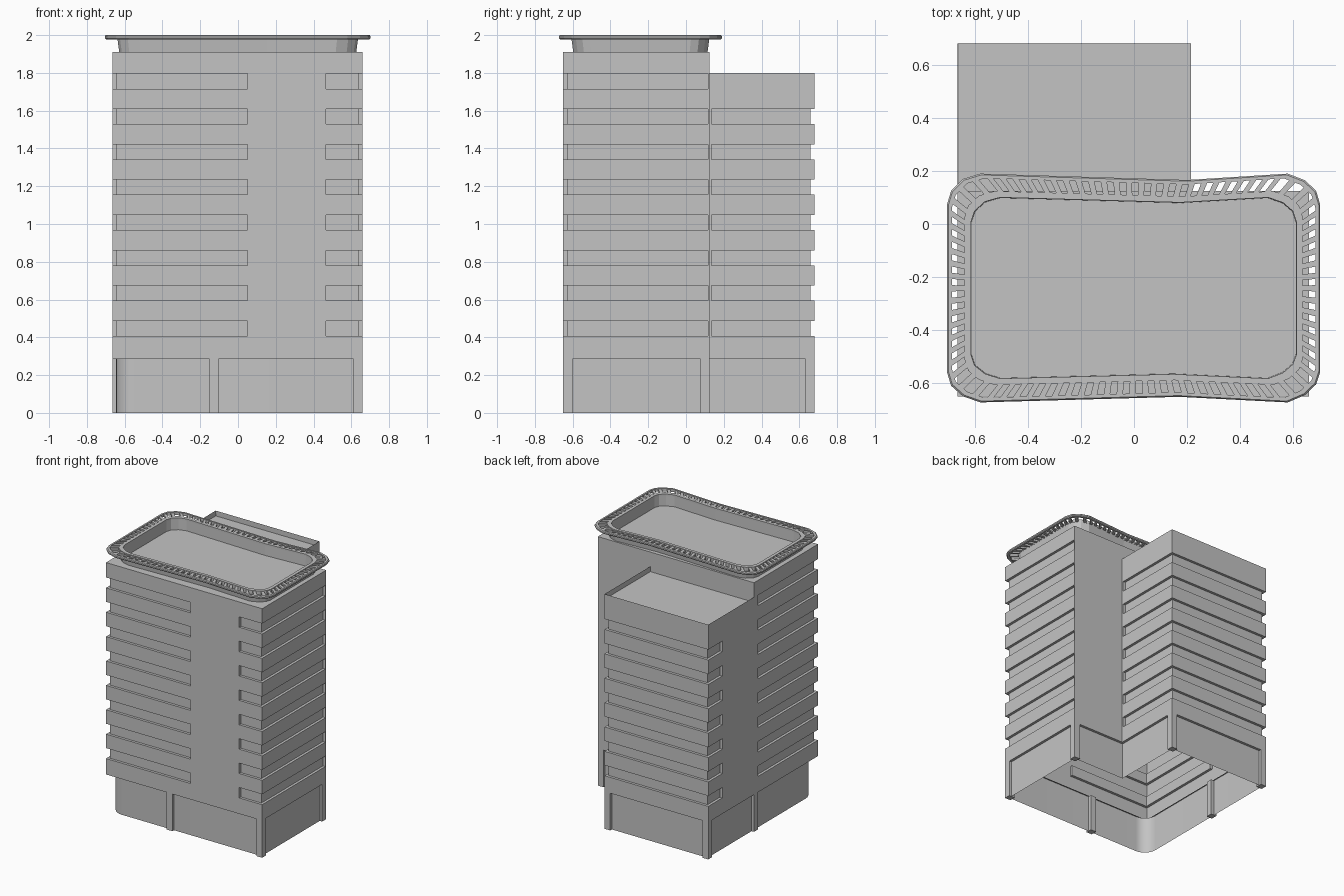
import bpy, bmesh, math
from mathutils import Vector

old = bpy.data.objects.get("Cube")
if old:
    bpy.data.objects.remove(old, do_unlink=True)

GREY = (0.55, 0.55, 0.55, 1)
mat = bpy.data.materials.new("concrete grey")
mat.use_nodes = True
mat.diffuse_color = GREY
mat.node_tree.nodes["Principled BSDF"].inputs["Base Color"].default_value = GREY

# Main dimensions
X0, X1, XR = -0.665, 0.66, 0.215      # left edge, right edge, rear wing edge
Y0, YM, Y1 = -0.65, 0.125, 0.68       # front, step, back
BASE, SPLIT, REAR, TOP = 0.285, 1.66, 1.8, 1.91
DEPTH, OUT = 0.02, 0.03               # recess depth, cutter overshoot
FIRST, PITCH, BAND = 0.407, 0.187, 0.08


def finish(name, bm):
    bmesh.ops.recalc_face_normals(bm, faces=bm.faces[:])
    me = bpy.data.meshes.new(name)
    bm.to_mesh(me)
    bm.free()
    me.materials.append(mat)
    ob = bpy.data.objects.new(name, me)
    bpy.context.scene.collection.objects.link(ob)
    return ob


def prism(bm, pts, z0, z1, caps=True):
    lo = [bm.verts.new((x, y, z0)) for x, y in pts]
    hi = [bm.verts.new((x, y, z1)) for x, y in pts]
    n = len(pts)
    for i in range(n):
        j = (i + 1) % n
        bm.faces.new((lo[i], lo[j], hi[j], hi[i]))
    if caps:
        bm.faces.new(lo[::-1])
        return bm.faces.new(hi)


def rect(x0, y0, x1, y1):
    return [(x0, y0), (x1, y0), (x1, y1), (x0, y1)]


def l_plan(d=0.0):
    return [(X0 + d, Y0 + d), (X1 - d, Y0 + d), (X1 - d, YM - d),
            (XR - d, YM - d), (XR - d, Y1 - d), (X0 + d, Y1 - d)]


def activate(ob):
    bpy.ops.object.select_all(action='DESELECT')
    ob.select_set(True)
    bpy.context.view_layer.objects.active = ob


# Plans of the recessed window bands, each wrapping round a corner
a, d, o = X0 + DEPTH, DEPTH, OUT
front_left = [(X0 - o, Y0 - o), (0.05, Y0 - o), (0.05, Y0 + d),
              (a, Y0 + d), (a, 0.08), (X0 - o, 0.08)]
front_right = [(0.465, Y0 - o), (X1 + o, Y0 - o), (X1 + o, YM - 0.008),
               (X1 - d, YM - 0.008), (X1 - d, Y0 + d), (0.465, Y0 + d)]
rear_wrap = [(XR - d, YM + 0.01), (XR + o, YM + 0.01), (XR + o, Y1 + o),
             (X0 - o, Y1 + o), (X0 - o, 0.51), (a, 0.51),
             (a, Y1 - d), (XR - d, Y1 - d)]


def cut_bands(ob, floors, plans):
    bm = bmesh.new()
    for k in floors:
        z = FIRST + k * PITCH
        for p in plans:
            prism(bm, p, z, z + BAND)
    cutter = finish(ob.name + "_cutter", bm)
    cutter.hide_render = True
    mod = ob.modifiers.new("window_bands", 'BOOLEAN')
    mod.operation, mod.solver, mod.object = 'DIFFERENCE', 'EXACT', cutter
    activate(ob)
    bpy.ops.object.modifier_apply(modifier=mod.name)
    bpy.data.objects.remove(cutter, do_unlink=True)


def open_at(ob, z, rim=0.0):
    """Remove the flat cap at height z, optionally leaving a rim."""
    bm = bmesh.new()
    bm.from_mesh(ob.data)
    caps = [f for f in bm.faces if abs(f.normal.z) > 0.9
            and abs(f.calc_center_median().z - z) < 0.001]
    if rim:
        bmesh.ops.inset_region(bm, faces=caps, thickness=rim, use_even_offset=True)
    bmesh.ops.delete(bm, geom=caps, context='FACES')
    bm.to_mesh(ob.data)
    bm.free()


# Tower floors
bm = bmesh.new()
prism(bm, l_plan(), BASE, SPLIT)
tower = finish("tower_floors", bm)
cut_bands(tower, range(7), [front_left, front_right, rear_wrap])
open_at(tower, SPLIT)
open_at(tower, BASE, 0.03)

# Top floor of the front block
bm = bmesh.new()
prism(bm, rect(X0, Y0, X1, YM), SPLIT, TOP)
upper = finish("top_floor", bm)
cut_bands(upper, [7], [front_left, front_right])
open_at(upper, SPLIT)

# Rear wing roof with a thin parapet
bm = bmesh.new()
roof = prism(bm, rect(X0, YM - 0.005, XR, Y1), SPLIT, REAR)
bmesh.ops.inset_region(bm, faces=[roof], thickness=0.008, use_even_offset=True)
bmesh.ops.inset_region(bm, faces=[roof], thickness=0.0005, depth=-0.04)
open_at(finish("rear_roof", bm), SPLIT)

# Ground floor wall, open below, with one rounded corner
plan = l_plan(DEPTH)
cx, cy = plan[0]
R = 0.1
arc = [(cx + R - R * math.cos(t), cy + R - R * math.sin(t))
       for t in (i * math.pi / 16 for i in range(9))]
bm = bmesh.new()
prism(bm, arc + plan[1:], 0, BASE, caps=False)
wall = finish("ground_floor_wall", bm)
activate(wall)
bpy.ops.object.shade_smooth_by_angle(angle=math.radians(30))

# Ground floor columns
W = 0.048
bm = bmesh.new()
for x, y in [(X1 - W, Y0), (-0.15, Y0), (X1 - W, YM - W),
             (XR - W, Y1 - W), (X0, Y1 - W), (X0, YM - W)]:
    prism(bm, rect(x, y, x + W, y + W), 0, BASE)
finish("columns", bm)

# Waisted crown outline, shrunk inward by d
CROWN = [(-0.705, 0.075), (-0.69, 0.125), (-0.645, 0.17), (-0.58, 0.19),
         (0.2, 0.166), (0.58, 0.19), (0.645, 0.165), (0.687, 0.125),
         (0.702, 0.075), (0.702, -0.56), (0.687, -0.605), (0.645, -0.645),
         (0.58, -0.673), (0.17, -0.652), (-0.58, -0.673), (-0.645, -0.65),
         (-0.69, -0.61), (-0.705, -0.56)]
CY, HX, HY = -0.241, 0.703, 0.432


def shrink(p, d):
    return Vector((p[0] * (1 - d / HX), CY + (p[1] - CY) * (1 - d / HY)))


def band_ring(name, section):
    """Sweep a closed (inset, height) section round the crown outline."""
    bm = bmesh.new()
    loops = [[bm.verts.new((*shrink(p, d), z)) for d, z in section] for p in CROWN]
    m = len(section)
    for i, cur in enumerate(loops):
        nxt = loops[(i + 1) % len(loops)]
        for j in range(m):
            k = (j + 1) % m
            bm.faces.new((cur[j], cur[k], nxt[k], nxt[j]))
    return finish(name, bm)


band_ring("crown_drum", [(0.076, TOP), (0.066, 1.985), (0.09, 1.985), (0.092, TOP)])
band_ring("crown_outer_rail", [(0.0, 1.984), (0.0, 1.994), (0.005, 2.0),
                               (0.018, 2.0), (0.018, 1.978), (0.005, 1.978)])
band_ring("crown_inner_rail", [(0.066, 1.978), (0.066, 2.0), (0.09, 2.0), (0.09, 1.978)])

# Slats between the rails, evenly spaced along each stretch
bm = bmesh.new()
for i, p in enumerate(CROWN):
    p, q = Vector(p), Vector(CROWN[(i + 1) % len(CROWN)])
    length = (q - p).length
    n = max(1, round(length / 0.05))
    half = min(0.0125 / length, 0.25 / n)
    for k in range(n):
        t = (k + 0.5) / n
        s, e = p.lerp(q, t - half), p.lerp(q, t + half)
        prism(bm, [shrink(s, 0.015), shrink(e, 0.015),
                   shrink(e, 0.07), shrink(s, 0.07)], 1.981, 1.996)
finish("crown_slats", bm)
